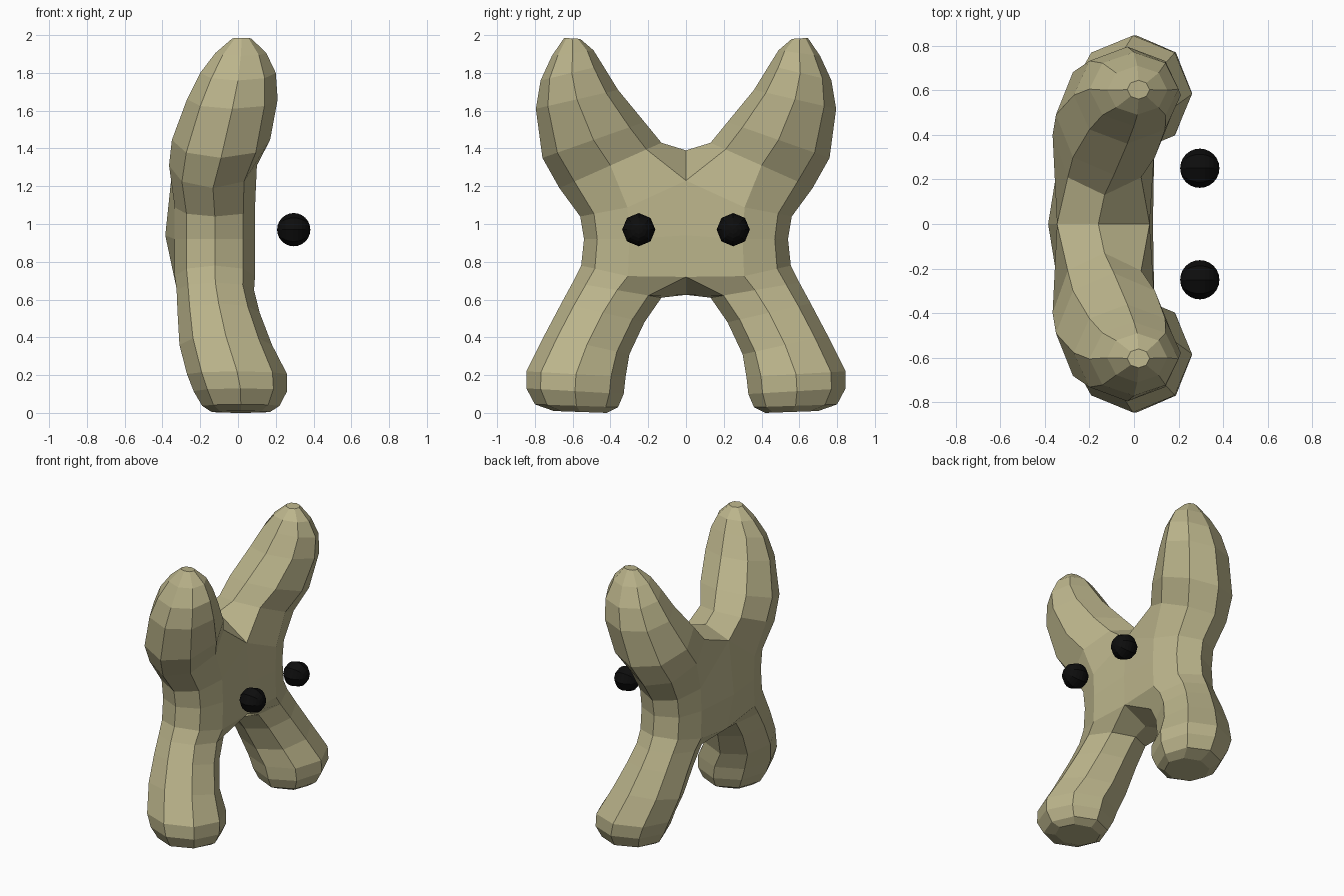
import bpy, bmesh, math
from mathutils import Vector

if "Cube" in bpy.data.objects:
    bpy.data.objects.remove(bpy.data.objects["Cube"])


def material(name, rgb):
    m = bpy.data.materials.new(name)
    m.diffuse_color = (*rgb, 1)
    m.use_nodes = True
    m.node_tree.nodes["Principled BSDF"].inputs["Base Color"].default_value = m.diffuse_color
    return m


tan = material("khaki_skin", (0.50, 0.46, 0.26))
black = material("black", (0.004, 0.004, 0.004))

# Limb rings: outer (y, z), inner (y, z), back x, front x
LEG = [
    ((.70, .01), (.42, .0), -.14, .17),
    ((.80, .045), (.36, .03), -.19, .22),
    ((.845, .13), (.33, .10), -.235, .26),
    ((.845, .22), (.32, .19), -.27, .26),
    ((.75, .41), (.30, .31), -.31, .18),
    ((.66, .58), (.22, .48), -.32, .115),
    ((.60, .69), (.13, .61), -.325, .085),
]
ARM = [
    ((.67, 1.19), (.13, 1.43), -.365, .10),
    ((.76, 1.35), (.22, 1.54), -.35, .17),
    ((.795, 1.61), (.36, 1.71), -.27, .21),
    ((.77, 1.76), (.44, 1.84), -.20, .20),
    ((.71, 1.89), (.49, 1.92), -.12, .15),
    ((.645, 1.985), (.56, 1.98), -.03, .07),
]
# Torso rings: outer (y, z), then the centre line points (x, z): front, middle, back
TORSO = [
    ((.555, .78), [(.08, .72), (-.10, .625), (-.33, .68)]),
    ((.54, .92), [(.085, .94), (-.15, .94), (-.385, .94)]),
    ((.56, 1.04), [(.07, 1.23), (-.16, 1.39), (-.345, 1.32)]),
]


def octagon(outer, inner, back, front):
    cy, cz = (outer[0] + inner[0]) / 2, (outer[1] + inner[1]) / 2
    dy, dz = outer[0] - cy, outer[1] - cz
    cx, rx = (back + front) / 2, (front - back) / 2
    pts = []
    for i in range(8):
        a = i * math.pi / 4
        c, s = math.cos(a), math.sin(a)
        pts.append(Vector((cx + rx * s, cy + dy * c, cz + dz * c)))
    return pts


def torso_ring(outer, centre):
    mid_z = outer[1] + (outer[1] - .92) * .4
    pts = octagon(outer, (.06, 2 * mid_z - outer[1]), -.335, .09)
    for k, (x, z) in zip((3, 4, 5), centre):
        pts[k] = Vector((x, 0, z))
    return pts


# Body: one side lofted from foot to hand, joined on the centre plane
rings = [octagon(*r) for r in LEG] + [torso_ring(*r) for r in TORSO] + [octagon(*r) for r in ARM]
bm = bmesh.new()
loops = [[bm.verts.new(p) for p in ring] for ring in rings]
first = len(LEG)
for n, (a, b) in enumerate(zip(loops, loops[1:])):
    for i in range(8):
        if n in (first, first + 1) and i in (3, 4):
            continue  # open where the two sides meet
        j = (i + 1) % 8
        bm.faces.new((a[i], a[j], b[j], b[i]))
bm.faces.new(loops[0])
bm.faces.new(loops[-1])
bmesh.ops.delete(bm, geom=[v for v in bm.verts if not v.link_faces], context='VERTS')

# Mirror to the other side and weld
half = bm.verts[:] + bm.edges[:] + bm.faces[:]
copy = bmesh.ops.duplicate(bm, geom=half)["geom"]
for v in copy:
    if isinstance(v, bmesh.types.BMVert):
        v.co.y = -v.co.y
bmesh.ops.remove_doubles(bm, verts=bm.verts[:], dist=.0005)
bmesh.ops.recalc_face_normals(bm, faces=bm.faces[:])
mesh = bpy.data.meshes.new("body")
bm.to_mesh(mesh)
bm.free()
mesh.materials.append(tan)
bpy.context.collection.objects.link(bpy.data.objects.new("body", mesh))

# Floating eyes
for side, y in (("right", -.25), ("left", .25)):
    bpy.ops.mesh.primitive_uv_sphere_add(segments=8, ring_count=12, radius=.088,
                                         location=(.295, y, .97), rotation=(0, math.pi / 2, 0))
    eye = bpy.context.object
    eye.name = side + "_eye"
    eye.data.materials.append(black)
